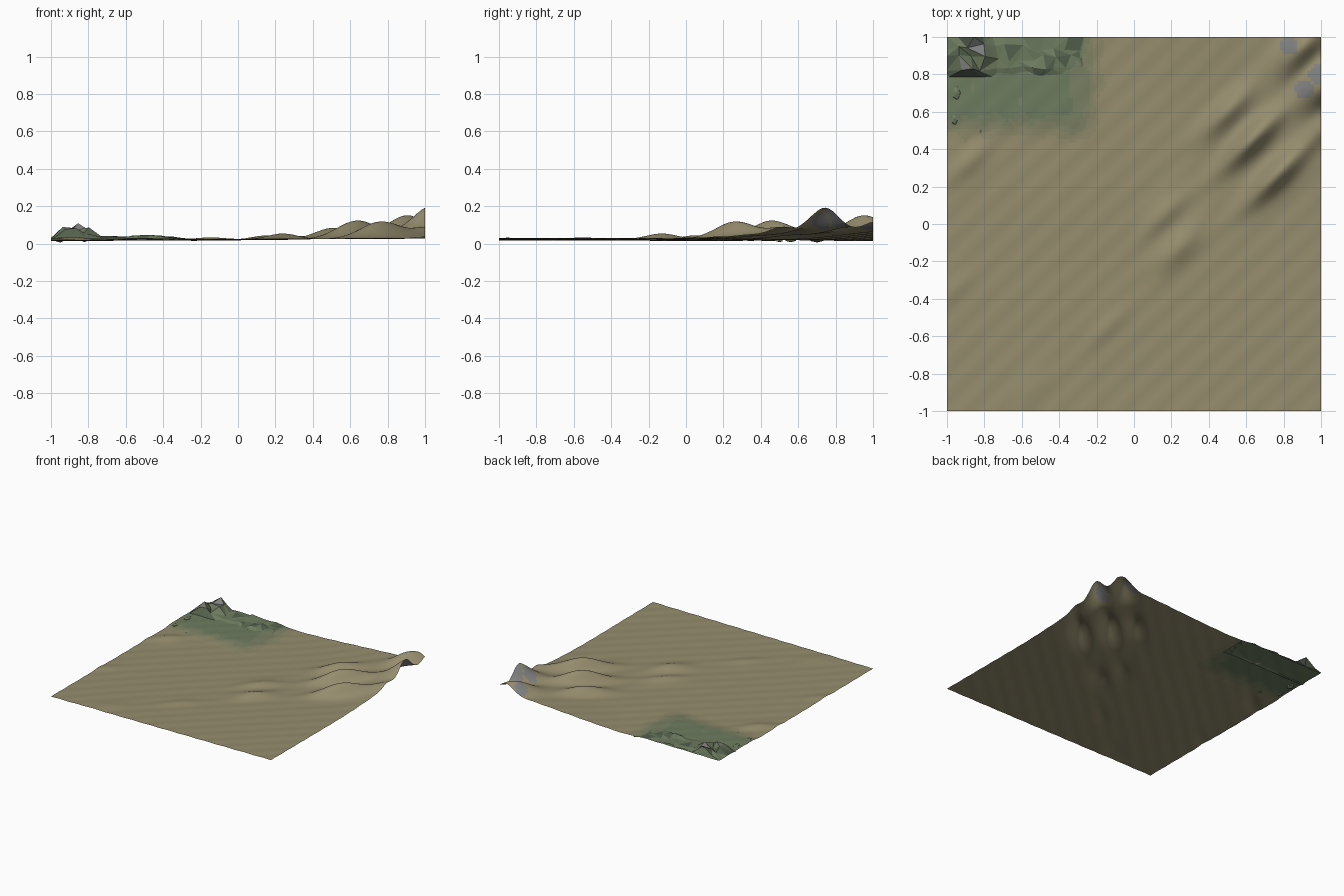
import bpy, bmesh, math, random
from mathutils import Vector, noise

if "Cube" in bpy.data.objects:
    bpy.data.objects.remove(bpy.data.objects["Cube"])

random.seed(7)
N = 110          # grid cells per side

def material(name, rgb):
    m = bpy.data.materials.new(name)
    m.diffuse_color = (*rgb, 1)
    m.use_nodes = True
    m.node_tree.nodes["Principled BSDF"].inputs["Base Color"].default_value = m.diffuse_color
    return m

SAND, MOSS = (0.30, 0.265, 0.155), (0.155, 0.20, 0.115)
blend = [material(f"sand_to_moss_{i}", [a + (b - a) * i / 4 for a, b in zip(SAND, MOSS)]) for i in range(5)]
stone = material("grey_stone", (0.22, 0.22, 0.22))
dark = material("dark_moss", (0.09, 0.12, 0.075))

# Dune mounds: centre x, y, height, length along the ridge, width across it
MOUNDS = [
    (0.63, 0.45, 0.092, 0.20, 0.065), (0.76, 0.26, 0.088, 0.20, 0.065),
    (0.50, 0.60, 0.055, 0.18, 0.060), (0.24, -0.13, 0.032, 0.15, 0.060),
    (0.16, 0.06, 0.022, 0.15, 0.055), (1.03, 0.76, 0.135, 0.17, 0.080),
    (0.90, 0.95, 0.085, 0.17, 0.070), (1.00, 0.52, 0.030, 0.15, 0.060),
    (-0.15, -0.55, 0.010, 0.14, 0.05), (-0.55, -0.88, 0.008, 0.14, 0.05),
    (-0.88, 0.33, 0.020, 0.14, 0.06), (-0.97, -0.35, 0.008, 0.12, 0.05),
]

def smooth(a, b, t):
    t = min(1, max(0, (t - a) / (b - a)))
    return t * t * (3 - 2 * t)

def moss_amount(x, y):
    return smooth(-0.12, -0.35, x) * smooth(0.42, 0.62, y)

def height(x, y):
    z = 0.021 + 0.006 * x - 0.003 * y
    for cx, cy, h, along, across in MOUNDS:
        u = ((x - cx) + (y - cy)) * math.sqrt(0.5)
        v = ((y - cy) - (x - cx)) * math.sqrt(0.5)
        z += h * math.exp(-(u / along) ** 2 - (v / across) ** 2)
    z += 0.045 * smooth(0.8, 2.0, x + y)                      # rise to the dune corner
    z += 0.0012 * math.sin((y - x) * 38 + 2 * math.sin(x + y))  # wind ripples
    z += 0.012 * moss_amount(x, y)
    return z

def mesh_object(name, bm, mats):
    me = bpy.data.meshes.new(name)
    bm.to_mesh(me)
    bm.free()
    for m in mats:
        me.materials.append(m)
    ob = bpy.data.objects.new(name, me)
    bpy.context.collection.objects.link(ob)
    return ob

# Sand sheet with a mossy fade toward the back left corner
bm = bmesh.new()
bmesh.ops.create_grid(bm, x_segments=N, y_segments=N, size=1)
for v in bm.verts:
    v.co.z = height(v.co.x, v.co.y)
for f in bm.faces:
    c = f.calc_center_median()
    g = moss_amount(c.x, c.y) * 4 + 1.0 * noise.noise(Vector((c.x * 14, c.y * 9, 0)))
    f.material_index = min(4, max(0, round(g))) if moss_amount(c.x, c.y) > 0.02 else 0
    # bare stone patches on the highest dunes
    if min((c - Vector(p)).xy.length for p in ((0.83, 0.95, 0), (0.91, 0.72, 0), (0.98, 0.80, 0))) < 0.05:
        f.material_index = 5
    f.smooth = True
mesh_object("sand_dunes", bm, blend + [stone])

# Faceted rocky outcrop: coarse jittered sheet that dips under the sand at its rim
bm = bmesh.new()
nx, ny = 13, 5
rows = []
for j in range(ny):
    row = []
    for i in range(nx):
        x, y = -1 + 0.78 * i / (nx - 1), 0.78 + 0.22 * j / (ny - 1)
        if 0 < i < nx - 1:
            x += random.uniform(-0.022, 0.022)
        if 0 < j < ny - 1:
            y += random.uniform(-0.02, 0.02)
        peak = 0.065 * math.exp(-((x + 0.87) / 0.09) ** 4)
        crag = 0.018 * smooth(-0.25, -0.45, x)
        z = height(x, y) + (peak + crag) * random.uniform(0.25, 1.0)
        if j == 0 or i == nx - 1:
            z = height(x, y) - 0.008
        elif i == 0:
            z = height(x, y) + random.uniform(-0.004, 0.012)
        row.append(bm.verts.new((x, y, z)))
    rows.append(row)
for j in range(ny - 1):
    for i in range(nx - 1):
        a, b, c, d = rows[j][i], rows[j][i + 1], rows[j + 1][i + 1], rows[j + 1][i]
        for tri in (((a, b, c), (a, c, d)) if random.random() < 0.5 else ((a, b, d), (b, c, d))):
            f = bm.faces.new(tri)
            f.normal_update()
            if f.normal.z < 0.75 or random.random() < 0.2:
                f.material_index = 1
            elif f.calc_center_median().z > 0.075:
                f.material_index = 2
mesh_object("rocky_outcrop", bm, [blend[4], dark, stone])

# Small stones along the left edge of the moss
bm = bmesh.new()
for x, y, r in ((-0.95, 0.70, 0.025), (-0.82, 0.50, 0.012), (-0.96, 0.56, 0.02)):
    made = bmesh.ops.create_icosphere(bm, subdivisions=1, radius=r)["verts"]
    for v in made:
        v.co = Vector((v.co.x + x, v.co.y * 1.6 + y, v.co.z * 0.6 + height(x, y) - 0.004))
mesh_object("edge_stones", bm, [blend[4]])
